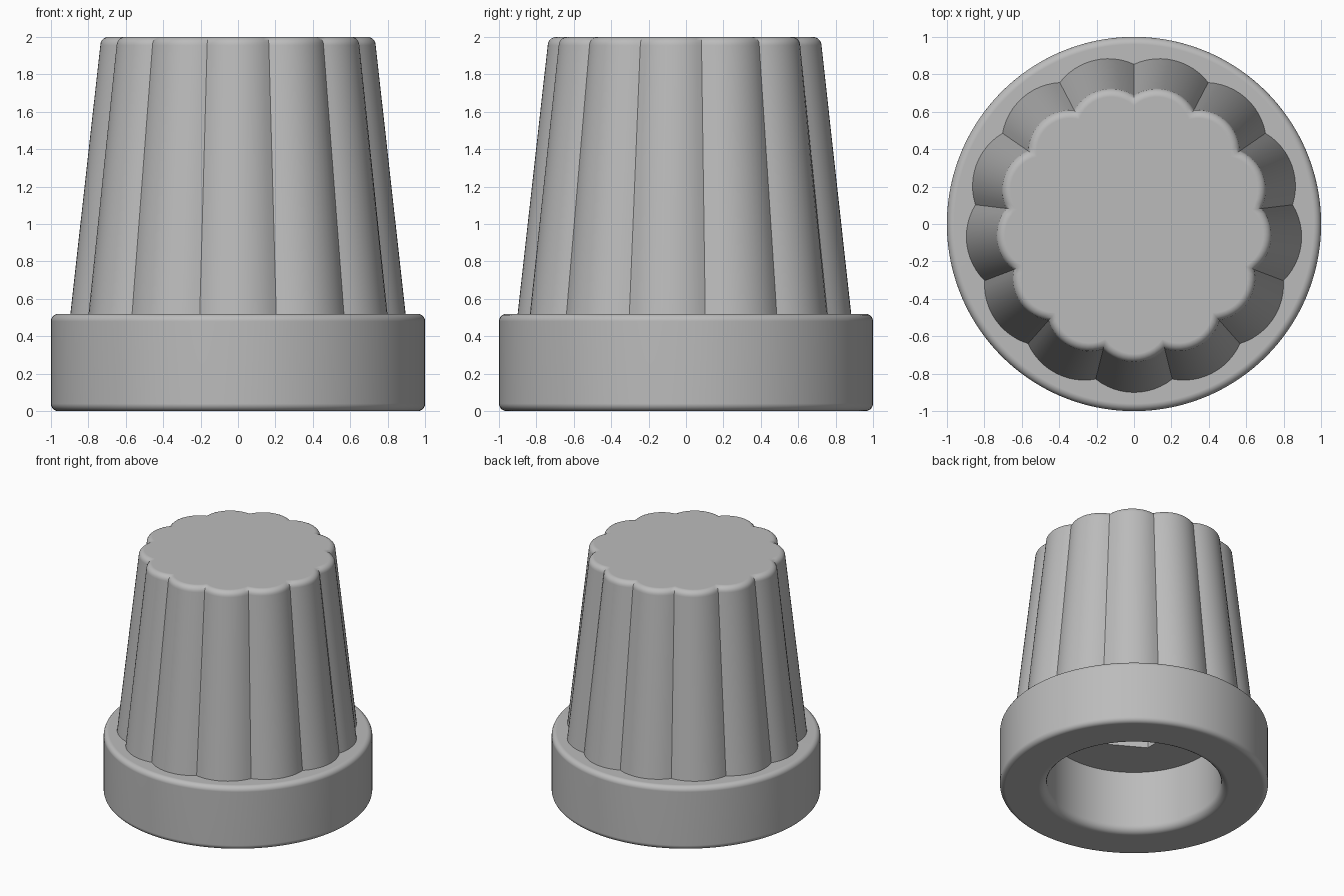
import bpy, bmesh
from math import pi, sin, cos, sqrt, radians

LOBES, PER_LOBE = 13, 12
N = LOBES * PER_LOBE
STEP = 2 * pi / N

old = bpy.data.objects.get("Cube")
if old:
    bpy.data.objects.remove(old, do_unlink=True)

grey = bpy.data.materials.new("plain grey")
grey.use_nodes = True
colour = (0.5, 0.5, 0.5, 1)
grey.diffuse_color = colour
grey.node_tree.nodes["Principled BSDF"].inputs["Base Color"].default_value = colour


def circle(r):
    return lambda i: r


def hexagon(r):
    return lambda i: r * cos(pi / 6) / cos((i * STEP) % (pi / 3) - pi / 6)


def scallop(z, inset=0):
    """Ring of round lobes that taper towards the top."""
    t = (z - 0.52) / 1.43
    centre = 0.571 - 0.06 * t
    r = 0.329 - 0.1 * t - inset

    def radius(i):
        a = ((i + PER_LOBE // 2) % PER_LOBE - PER_LOBE // 2) * STEP
        return centre * cos(a) + sqrt(r * r - (centre * sin(a)) ** 2)
    return radius


def loft(name, sections, closed=False):
    """Join rings of (radius function, height) into a smooth mesh."""
    bm = bmesh.new()
    rings = [[bm.verts.new((f(i) * sin(i * STEP), -f(i) * cos(i * STEP), z))
              for i in range(N)] for f, z in sections]
    pairs = list(zip(rings, rings[1:]))
    if closed:
        pairs.append((rings[-1], rings[0]))
    else:
        bm.faces.new(rings[0])
        bm.faces.new(rings[-1])
    for a, b in pairs:
        for i in range(N):
            j = (i + 1) % N
            bm.faces.new((a[i], a[j], b[j], b[i]))
    bmesh.ops.recalc_face_normals(bm, faces=bm.faces)
    mesh = bpy.data.meshes.new(name)
    bm.to_mesh(mesh)
    bm.free()
    mesh.materials.append(grey)
    obj = bpy.data.objects.new(name, mesh)
    bpy.context.collection.objects.link(obj)
    bpy.ops.object.select_all(action='DESELECT')
    obj.select_set(True)
    bpy.context.view_layer.objects.active = obj
    bpy.ops.object.shade_smooth_by_angle(angle=radians(30))
    obj.modifiers.new("flat caps", 'WEIGHTED_NORMAL').keep_sharp = True
    return obj


def corner(r, z, size, start):
    """Quarter-round of a revolved profile."""
    angles = [start + k * pi / 10 for k in range(6)]
    return [(circle(r + size * cos(a)), z + size * sin(a)) for a in angles]


# Fluted grip with a hexagonal socket underneath
FILLET = 0.045
body = [(hexagon(0.3), 1.5), (hexagon(0.3), 0.51), (scallop(0.51), 0.51)]
for k in range(6):
    a = k * pi / 10
    z = 2 - FILLET + FILLET * sin(a)
    body.append((scallop(2 - FILLET, FILLET * (1 - cos(a))), z))
loft("fluted_grip", body)

# Round collar with softened edges and a wide bore
collar = [(circle(0.65), 0.52)]
collar += corner(0.71, 0.06, 0.06, pi)
collar += corner(0.96, 0.04, 0.04, 1.5 * pi)
collar += corner(0.96, 0.48, 0.04, 0)
loft("base_collar", collar, closed=True)
